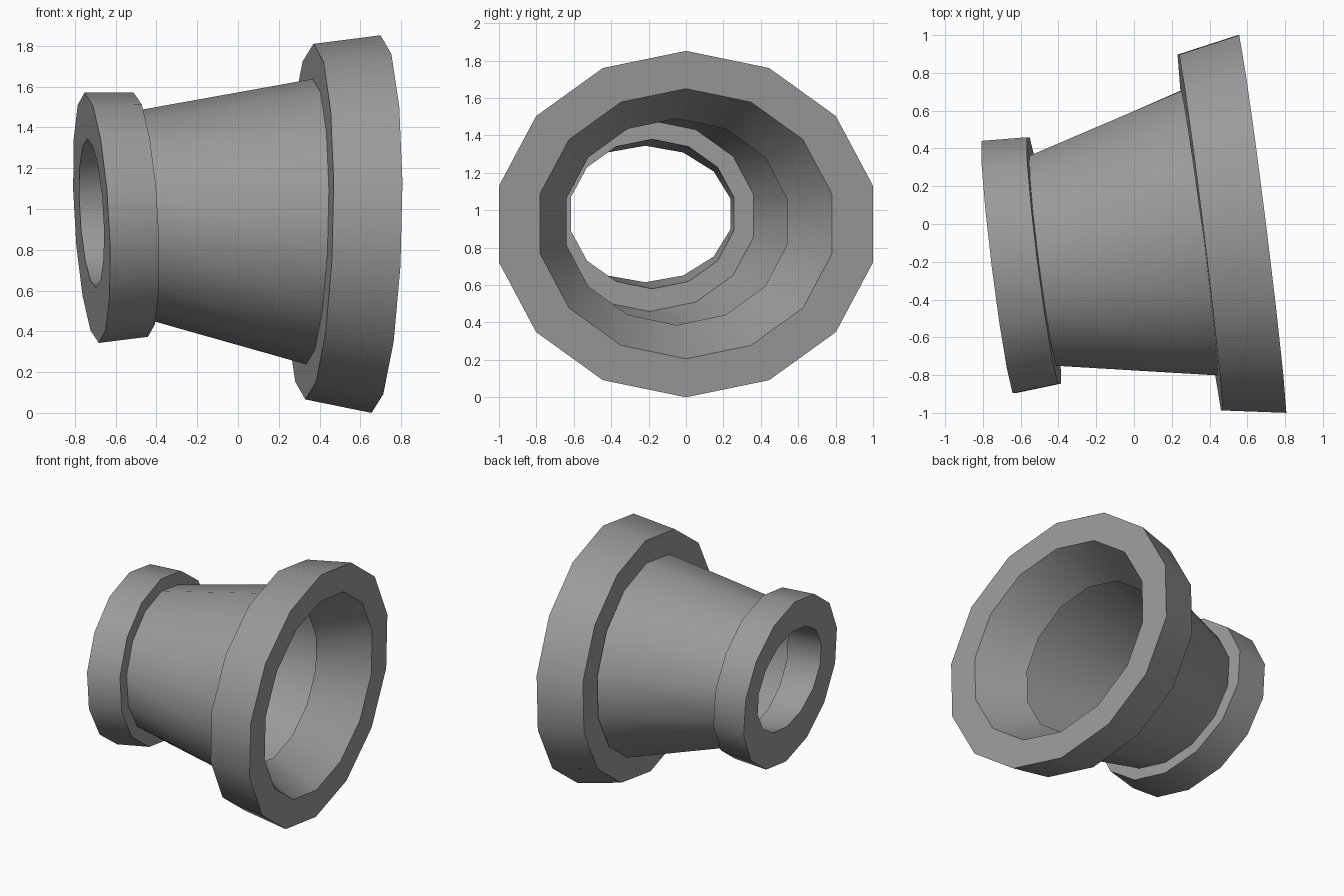
import bpy, bmesh
from math import sin, cos, pi, radians

if "Cube" in bpy.data.objects:
    bpy.data.objects.remove(bpy.data.objects["Cube"])

SIDES = 14

dark_grey = bpy.data.materials.new("dark_grey")
dark_grey.diffuse_color = (0.33, 0.325, 0.328, 1)
dark_grey.use_nodes = True
dark_grey.node_tree.nodes["Principled BSDF"].inputs["Base Color"].default_value = dark_grey.diffuse_color


def loop(bm, centre, ry, rz, lean_y, lean_z):
    """Tilted elliptical 14-gon; lean values are the x offset at the +y and +z radius."""
    cx, cy, cz = centre
    verts = []
    for i in range(SIDES):
        s, c = sin(2 * pi * i / SIDES), cos(2 * pi * i / SIDES)
        verts.append(bm.verts.new((cx + lean_y * s + lean_z * c,
                                   cy + ry * s, cz + rz * c)))
    return verts


def build(name, loops, closed):
    """Skin consecutive loops; closed joins the last one back to the first."""
    bm = bmesh.new()
    rings = [loop(bm, *l) for l in loops]
    pairs = list(zip(rings, rings[1:]))
    if closed:
        pairs.append((rings[-1], rings[0]))
    for a, b in pairs:
        for i in range(SIDES):
            j = (i + 1) % SIDES
            bm.faces.new((a[i], b[i], b[j], a[j]))
    bmesh.ops.recalc_face_normals(bm, faces=bm.faces)
    mesh = bpy.data.meshes.new(name)
    bm.to_mesh(mesh)
    bm.free()
    mesh.materials.append(dark_grey)
    ob = bpy.data.objects.new(name, mesh)
    bpy.context.collection.objects.link(ob)
    bpy.ops.object.select_all(action='DESELECT')
    ob.select_set(True)
    bpy.context.view_layer.objects.active = ob
    bpy.ops.object.shade_smooth_by_angle(angle=radians(40))
    return ob


# Wide flange: thick ring with a tapering bore
build("wide_flange", [
    ((0.35, -0.045, 0.938), 0.966, 0.872, -0.118, 0.02),
    ((0.677, 0.0, 0.926), 1.025, 0.926, -0.128, 0.022),
    ((0.677, 0.0, 0.928), 0.80, 0.722, -0.10, 0.017),
    ((0.35, -0.05, 0.938), 0.605, 0.552, -0.074, 0.013),
], True)

# Tapered thin tube between the two rings
build("tapered_tube", [
    ((0.35, -0.048, 0.938), 0.773, 0.70, -0.103, 0.016),
    ((-0.477, -0.195, 0.97), 0.57, 0.511, -0.073, -0.03),
], False)

# Narrow collar: thick ring at the small end
build("narrow_collar", [
    ((-0.718, -0.228, 0.957), 0.685, 0.614, -0.085, -0.035),
    ((-0.477, -0.193, 0.972), 0.669, 0.599, -0.085, -0.035),
    ((-0.477, -0.18, 0.98), 0.447, 0.40, -0.057, -0.023),
    ((-0.718, -0.218, 0.98), 0.468, 0.365, -0.058, -0.021),
], True)
